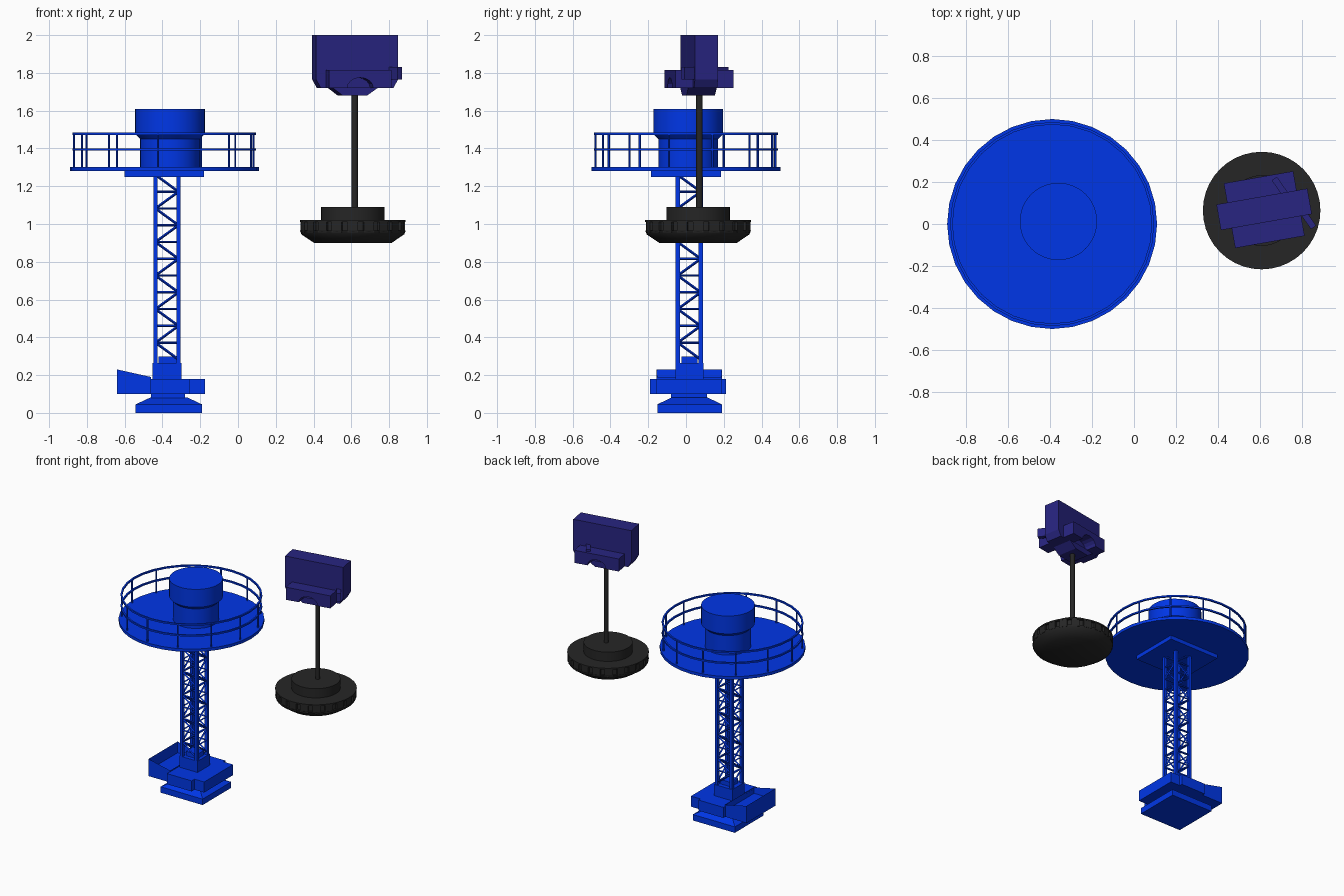
import bpy, bmesh, math
from mathutils import Vector, Matrix

cube = bpy.data.objects.get("Cube")
if cube:
    bpy.data.objects.remove(cube, do_unlink=True)


def material(name, rgb):
    m = bpy.data.materials.new(name)
    m.use_nodes = True
    m.diffuse_color = (*rgb, 1)
    m.node_tree.nodes["Principled BSDF"].inputs["Base Color"].default_value = (*rgb, 1)
    return m


BLUE = material("bright blue", (0, 0.037, 0.8))
PURPLE = material("dark violet", (0.021, 0.018, 0.22))
BLACK = material("charcoal", (0.019, 0.019, 0.019))


def finish(name, bm, mat, matrix=None, smooth=False):
    bmesh.ops.recalc_face_normals(bm, faces=bm.faces)
    if matrix:
        bm.transform(matrix)
    mesh = bpy.data.meshes.new(name)
    bm.to_mesh(mesh)
    bm.free()
    mesh.materials.append(mat)
    ob = bpy.data.objects.new(name, mesh)
    bpy.context.collection.objects.link(ob)
    if smooth:
        bpy.ops.object.select_all(action='DESELECT')
        ob.select_set(True)
        bpy.context.view_layer.objects.active = ob
        bpy.ops.object.shade_smooth_by_angle(angle=math.radians(35))
    return ob


def prism_bm(profile, y0, y1):
    """Extrude an x-z outline along y."""
    bm = bmesh.new()
    face = bm.faces.new([bm.verts.new((x, y0, z)) for x, z in profile])
    ext = bmesh.ops.extrude_face_region(bm, geom=[face])
    moved = [v for v in ext["geom"] if isinstance(v, bmesh.types.BMVert)]
    bmesh.ops.translate(bm, vec=(0, y1 - y0, 0), verts=moved)
    return bm


def add_box(bm, lo, hi, matrix=None):
    lo, hi = Vector(lo), Vector(hi)
    m = Matrix.Translation((lo + hi) / 2) @ Matrix.Diagonal((*(hi - lo), 1))
    bmesh.ops.create_cube(bm, size=1, matrix=(matrix or Matrix()) @ m)


def box(name, lo, hi, mat, matrix=None, top=1.0):
    bm = bmesh.new()
    add_box(bm, lo, hi)
    # taper the upper face about its middle
    mid = (Vector(lo) + Vector(hi)) / 2
    for v in bm.verts:
        if v.co.z > mid.z:
            v.co.xy = mid.xy + (v.co.xy - mid.xy) * top
    return finish(name, bm, mat, matrix)


def lathe(name, profile, centre, mat, sides=32):
    """Spin a radius-height outline about a vertical axis."""
    bm = bmesh.new()
    verts = [bm.verts.new((r, 0, z)) for r, z in profile]
    edges = [bm.edges.new(p) for p in zip(verts, verts[1:])]
    bmesh.ops.spin(bm, geom=verts + edges, cent=(0, 0, 0), axis=(0, 0, 1),
                   angle=math.tau, steps=sides, use_duplicate=False)
    bmesh.ops.remove_doubles(bm, verts=bm.verts, dist=0.0001)
    return finish(name, bm, mat, Matrix.Translation((*centre, 0)), True)


def strut(bm, a, b, radius, sides=4):
    a, b = Vector(a), Vector(b)
    d = b - a
    m = Matrix.Translation((a + b) / 2) @ d.to_track_quat('Z', 'Y').to_matrix().to_4x4()
    bmesh.ops.create_cone(bm, cap_ends=True, segments=sides, radius1=radius,
                          radius2=radius, depth=d.length, matrix=m)


# Stepped base
box("base_slab", (-.542, -.152, 0), (-.19, .19, .045), BLUE)
box("base_taper", (-.542, -.152, .045), (-.19, .19, .082), BLUE, top=.55)
box("base_neck", (-.46, -.08, .08), (-.28, .11, .1), BLUE)
box("base_body", (-.462, -.19, .1), (-.255, .213, .18), BLUE)
box("base_side_block", (-.255, -.155, .1), (-.175, .19, .18), BLUE)
box("tower_foot", (-.452, -.055, .18), (-.3, .092, .265), BLUE)
box("tower_foot_cap", (-.42, -.025, .265), (-.325, .06, .298), BLUE)

# Sloped tray with a sunken top
bm = prism_bm([(-.64, .1), (-.46, .1), (-.46, .19), (-.64, .23)], -.155, .19)
bmesh.ops.recalc_face_normals(bm, faces=bm.faces)
top = max(bm.faces, key=lambda f: f.calc_center_median().z)
bmesh.ops.inset_region(bm, faces=[top], thickness=.01)
for v in top.verts:
    v.co.z = .15
finish("side_tray", bm, BLUE)

# Lattice tower, with braces of opposite sides running parallel
TX, TY, HALF = -.376, .017, .061
LOW, HIGH, BAYS = .283, 1.26, 11
legs, braces = bmesh.new(), bmesh.new()
corners = [(TX + HALF * sx, TY + HALF * sy) for sx, sy in ((-1, -1), (1, -1), (1, 1), (-1, 1))]
step = (HIGH - LOW) / BAYS
for i, (x, y) in enumerate(corners):
    nx, ny = corners[(i + 1) % 4]
    add_box(legs, (x - .011, y - .011, .18), (x + .011, y + .011, HIGH))
    for k in range(BAYS):
        z0, z1 = LOW + k * step, LOW + (k + 1) * step
        strut(braces, (x, y, z1), (nx, ny, z1), .006)
        if (k % 2 == 0) == (i < 2):
            z0, z1 = z1, z0
        strut(braces, (x, y, z0), (nx, ny, z1), .007)
finish("tower_legs", legs, BLUE)
finish("tower_braces", braces, BLUE)

# Round platform, drum and railing
DECK = (-.39, 0)
box("platform_underplate", (-.6, -.185, 1.25), (-.18, .185, 1.282), BLUE)
lathe("platform_deck", [(0, 1.28), (.5, 1.28), (.5, 1.302), (0, 1.302)], DECK, BLUE)
lathe("platform_drum", [(0, 1.3), (.158, 1.3), (.158, 1.45), (.184, 1.475), (.184, 1.61), (0, 1.61)],
      (-.36, .012), BLUE, 48)
RAIL = .48
for label, z in (("top", 1.478), ("middle", 1.395)):
    w = .006
    lathe(label + "_rail", [(RAIL - w, z - w), (RAIL + w, z - w), (RAIL + w, z + w),
                            (RAIL - w, z + w), (RAIL - w, z - w)], DECK, BLUE)
posts = bmesh.new()
POSTS = 13
for i in range(POSTS):
    a = i * math.tau / POSTS + math.radians(183)
    x, y = DECK[0] + RAIL * math.cos(a), DECK[1] + RAIL * math.sin(a)
    strut(posts, (x, y, 1.29), (x, y, 1.478), .006, 6)
finish("railing_posts", posts, BLUE)

# Hanging round weight with a notched rim
HUNG = (.608, .064)
lathe("weight_disc", [(0, .9), (.205, .9), (.272, .945), (.28, .965), (.264, .965), (.264, 1.01),
                      (.28, 1.01), (.28, 1.02), (.168, 1.02), (.168, 1.09), (0, 1.09)],
      HUNG, BLACK, 40)
teeth = bmesh.new()
TEETH = 20
for i in range(TEETH):
    m = Matrix.Translation((*HUNG, 0)) @ Matrix.Rotation(i * math.tau / TEETH, 4, 'Z')
    add_box(teeth, (.25, -.028, .955), (.277, .028, 1.015), m)
finish("weight_teeth", teeth, BLACK)
rod = bmesh.new()
strut(rod, (.618, .071, 1.08), (.618, .071, 1.7), .017, 16)
finish("hanging_rod", rod, BLACK, smooth=True)

# Upper drive unit, turned slightly about the vertical
TURN = Matrix.Translation((.62, .07, 0)) @ Matrix.Rotation(math.radians(10), 4, 'Z')
finish("drive_housing", prism_bm([(-.195, 1.72), (.195, 1.72), (.22, 1.765), (.22, 2), (-.22, 2),
                                  (-.22, 1.765)], -.062, .062), PURPLE, TURN)
arch = [(.07 * math.cos(t * math.pi / 8), 1.72 + .055 * math.sin(t * math.pi / 8)) for t in range(9)]
finish("drive_crossbox", prism_bm([(.168, 1.72), (.168, 1.815), (-.168, 1.815), (-.168, 1.72)]
                                  + arch[::-1], -.158, .155), PURPLE, TURN)
finish("drive_keel", prism_bm([(-.14, 1.725), (-.08, 1.68), (.05, 1.68), (.115, 1.725)],
                              -.078, .075), PURPLE, TURN)
for name, x, y, turn, hi in (("side_lever", .198, -.085, -65, 1.83), ("rear_lever", .092, .095, -65, 1.832)):
    m = TURN @ Matrix.Translation((x, y, 0)) @ Matrix.Rotation(math.radians(turn), 4, 'Z')
    box(name, (-.045, -.015, 1.765), (.045, .015, hi), PURPLE, m)
